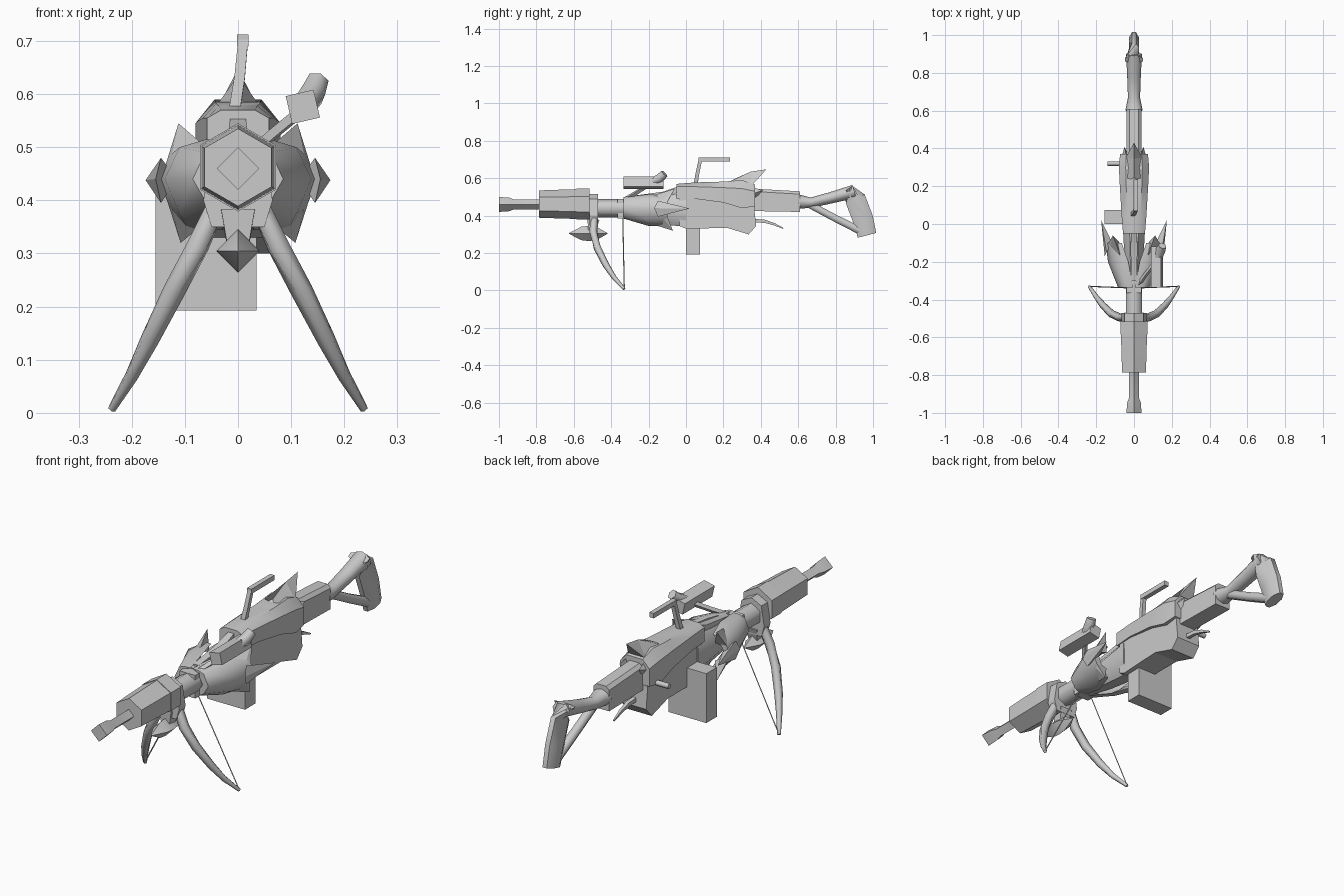
import bpy, bmesh, math
from mathutils import Vector, Matrix

if "Cube" in bpy.data.objects:
    bpy.data.objects.remove(bpy.data.objects["Cube"])

GREY = bpy.data.materials.new("gunmetal grey")
GREY.diffuse_color = (0.6, 0.6, 0.6, 1)
GREY.use_nodes = True
GREY.node_tree.nodes["Principled BSDF"].inputs["Base Color"].default_value = GREY.diffuse_color


def make(name, verts, faces, smooth=40):
    me = bpy.data.meshes.new(name)
    me.from_pydata([tuple(v) for v in verts], [], faces)
    bm = bmesh.new()
    bm.from_mesh(me)
    bmesh.ops.recalc_face_normals(bm, faces=bm.faces)
    bm.to_mesh(me)
    bm.free()
    me.materials.append(GREY)
    ob = bpy.data.objects.new(name, me)
    bpy.context.collection.objects.link(ob)
    if smooth:
        bpy.ops.object.select_all(action='DESELECT')
        bpy.context.view_layer.objects.active = ob
        ob.select_set(True)
        bpy.ops.object.shade_smooth_by_angle(angle=math.radians(smooth))
    return ob


def skin(name, rings, smooth=40):
    """Join equal-length rings into a capped solid."""
    n = len(rings[0])
    verts = [v for r in rings for v in r]
    faces = [(i * n + j, i * n + (j + 1) % n, (i + 1) * n + (j + 1) % n, (i + 1) * n + j)
             for i in range(len(rings) - 1) for j in range(n)]
    faces += [tuple(range(n)), tuple(range(len(verts) - n, len(verts)))]
    return make(name, verts, faces, smooth)


def lathe(name, stations, sides, z, smooth=65):
    """Barrel-like part along y, a corner pointing up; stations are (y, radius)."""
    rings = [[(r * math.sin(2 * math.pi * k / sides), y, z + r * math.cos(2 * math.pi * k / sides))
              for k in range(sides)] for y, r in stations]
    return skin(name, rings, smooth)


def tube(name, path, radii, sides=6, turn=0.0, squash=1.0, smooth=65):
    """Rod through the path points."""
    pts = [Vector(p) for p in path]
    rings = []
    for i, p in enumerate(pts):
        d = (pts[min(i + 1, len(pts) - 1)] - pts[max(i - 1, 0)]).normalized()
        a = d.cross(Vector((0, 0, 1)) if abs(d.z) < 0.9 else Vector((1, 0, 0))).normalized()
        b = a.cross(d)
        rings.append([p + radii[i] * (a * math.cos(t) + b * squash * math.sin(t))
                      for t in (turn + 2 * math.pi * k / sides for k in range(sides))])
    return skin(name, rings, smooth)


def box(name, x, y, z):
    rings = [[(x[0], v, z[0]), (x[1], v, z[0]), (x[1], v, z[1]), (x[0], v, z[1])] for v in y]
    return skin(name, rings, 0)


def mirror(ob):
    m = ob.modifiers.new("mirror", 'MIRROR')
    m.use_axis = (True, False, False)


# muzzle, shroud and barrel
lathe("muzzle", [(-1, .04), (-.945, .036), (-.92, .026), (-.77, .026)], 4, .46)
lathe("shroud", [(-.785, .073), (-.70, .076), (-.575, .08)], 6, .462, 0)
lathe("collar", [(-.585, .083), (-.515, .083)], 6, .462, 0)
lathe("barrel", [(-.52, .05), (-.28, .05)], 6, .44)
box("barrel_clamp", (-.04, .04), (-.365, -.295), (.385, .49))

# bipod bracket, bowed legs and cords
skin("bipod_bracket", [[(-.05, y, .35), (.05, y, .35), (.065, y, .40), (.05, y, .49), (0, y, .515),
                        (-.05, y, .49), (-.065, y, .40)] for y in (-.515, -.47)], 0)
mirror(tube("bipod_leg", [(.045, -.49, .38), (.075, -.495, .315), (.12, -.475, .23), (.165, -.43, .14),
                          (.20, -.385, .07), (.237, -.33, .008)],
            [.021, .022, .021, .018, .013, .008], 6))
mirror(tube("bipod_cord", [(.236, -.33, .012), (.035, -.338, .39)], [.003, .003], 4))

# hanging spindle weight
lathe("spindle", [(-.625, .002), (-.56, .036), (-.52, .041), (-.48, .036), (-.42, .002)], 4, .305)
tube("spindle_stem", [(0, -.505, .30), (0, -.495, .38)], [.025, .045], 4, math.pi / 4)

# fore body between the side shells
skin("fore_body", [[(-w, y, b + .04), (-w * .5, y, b), (w * .5, y, b), (w, y, b + .04),
                    (w, y, t - .04), (w * .4, y, t), (-w * .4, y, t), (-w, y, t - .04)]
                   for y, w, b, t in [(-.32, .04, .385, .495), (-.18, .05, .36, .50), (0, .06, .34, .52)]])
tube("fore_ridge", [(0, -.30, .49), (0, -.12, .51), (0, -.03, .545)], [.02, .026, .02], 4, math.pi / 4)

# flared side shells ending in three spikes
front = [(.035, .50), (.062, .49), (.085, .44), (.062, .40), (.035, .385)]
mid = [(.06, .515), (.11, .50), (.138, .44), (.11, .375), (.06, .345)]
back = [(.095, .505), (.128, .485), (.150, .44), (.128, .385), (.095, .345)]
outer = [[Vector((x, y, z)) for x, z in ring] for y, ring in [(-.335, front), (-.2, mid), (-.1, back)]]
inner = [[v + Vector((-.03, 0, 0)) for v in ring] for ring in outer]
shell = skin("side_shell", [o + i[::-1] for o, i in zip(outer, inner)], 50)
mirror(shell)
for name, base, tip in [
        ("upper_spike", [(.06, -.2, .50), (.125, -.12, .485), (.14, -.11, .455), (.075, -.1, .47)], (.112, -.06, .545)),
        ("rear_spike", [(.145, -.15, .48), (.155, -.17, .44), (.145, -.15, .395), (.115, -.1, .44)], (.174, .02, .438)),
        ("lower_spike", [(.06, -.2, .36), (.125, -.12, .385), (.14, -.11, .42), (.075, -.1, .39)], (.108, -.07, .32))]:
    mirror(make(name, base + [tip], [(0, 1, 2, 3)] + [(k, (k + 1) % 4, 4) for k in range(4)], 0))

# side light on its strut, with a raised tail
c, s = math.cos(math.radians(60)), math.sin(math.radians(60))
tube("light_body", [(.122, -.335, .576), (.122, -.12, .576)], [.038, .038], 4, math.radians(58), 1, 0)
tube("light_tail", [(.125, -.18, .58), (.14, -.14, .60), (.15, -.115, .625)], [.024, .026, .022], 6)
tube("light_strut", [(.02, -.33, .485), (.06, -.27, .52), (.115, -.2, .565)], [.012, .012, .012], 4)

# receiver: lower housing with a stepped underside
outline = [(-.035, .345), (.0, .33), (.22, .335), (.335, .30), (.375, .345), (.365, .44), (.37, .54), (-.035, .55)]
skin("receiver", [[(x * (.9 if y < .1 else 1), y, z) for y, z in outline] for x in (-.062, .062)], 0)

# receiver cover with a peaked tail
skin("receiver_cover", [[(-w, y, b), (-w, y, m), (-w * .55, y, t), (w * .55, y, t), (w, y, m), (w, y, b)]
                        for y, w, b, m, t in [(-.05, .058, .49, .555, .57), (.05, .066, .49, .555, .578),
                                              (.2, .075, .47, .55, .582), (.30, .08, .44, .545, .59),
                                              (.37, .074, .45, .53, .565)]])
make("cover_crest", [(-.05, .2, .565), (.05, .2, .565), (.045, .35, .56), (-.045, .35, .56),
                     (0, .25, .592), (0, .345, .635), (0, .43, .648)],
     [(0, 1, 2, 3), (0, 4, 1), (0, 3, 5, 4), (1, 4, 5, 2), (3, 6, 5), (2, 5, 6), (3, 2, 6)], 0)
mirror(make("cover_fin", [(.03, .30, .57), (.078, .30, .50), (.03, .36, .48), (.05, .41, .535)],
            [(0, 1, 2), (0, 1, 3), (1, 2, 3), (0, 2, 3)], 0))

# carry handle
tube("handle_post", [(-.008, .05, .56), (.003, .062, .63), (.01, .078, .705)], [.015, .014, .013], 4, math.pi / 4)
box("handle_grip", (-.002, .02), (.068, .235), (.690, .712))

# magazine, bolt knob and trigger
box("magazine", (-.155, .035), (0, .075), (.193, .418))
tube("bolt_handle", [(-.05, .32, .45), (-.14, .32, .45)], [.012, .012], 6)
tube("trigger", [(0, .34, .375), (0, .42, .37), (0, .47, .355), (0, .52, .332)], [.014, .012, .009, .004], 4, math.pi / 4)

# buffer housing behind the receiver
skin("buffer", [[(-.04, y, b), (.04, y, b), (.04, y, t - .015), (.025, y, t), (-.025, y, t), (-.04, y, t - .015)]
                for y, b, t in [(.35, .425, .545), (.61, .42, .53)]], 0)

# skeleton stock
tube("stock_neck", [(0, .60, .475), (0, .67, .47), (0, .78, .497), (0, .90, .53)],
     [.046, .032, .036, .042], 8, 0, .85)
tube("stock_butt", [(0, .87, .545), (0, .905, .49), (0, .945, .385), (0, .968, .295)],
     [.052, .060, .060, .055], 8, math.pi / 8, .5, 50)
tube("stock_brace", [(0, .66, .46), (0, .80, .385), (0, .95, .31)], [.022, .022, .024], 6)
